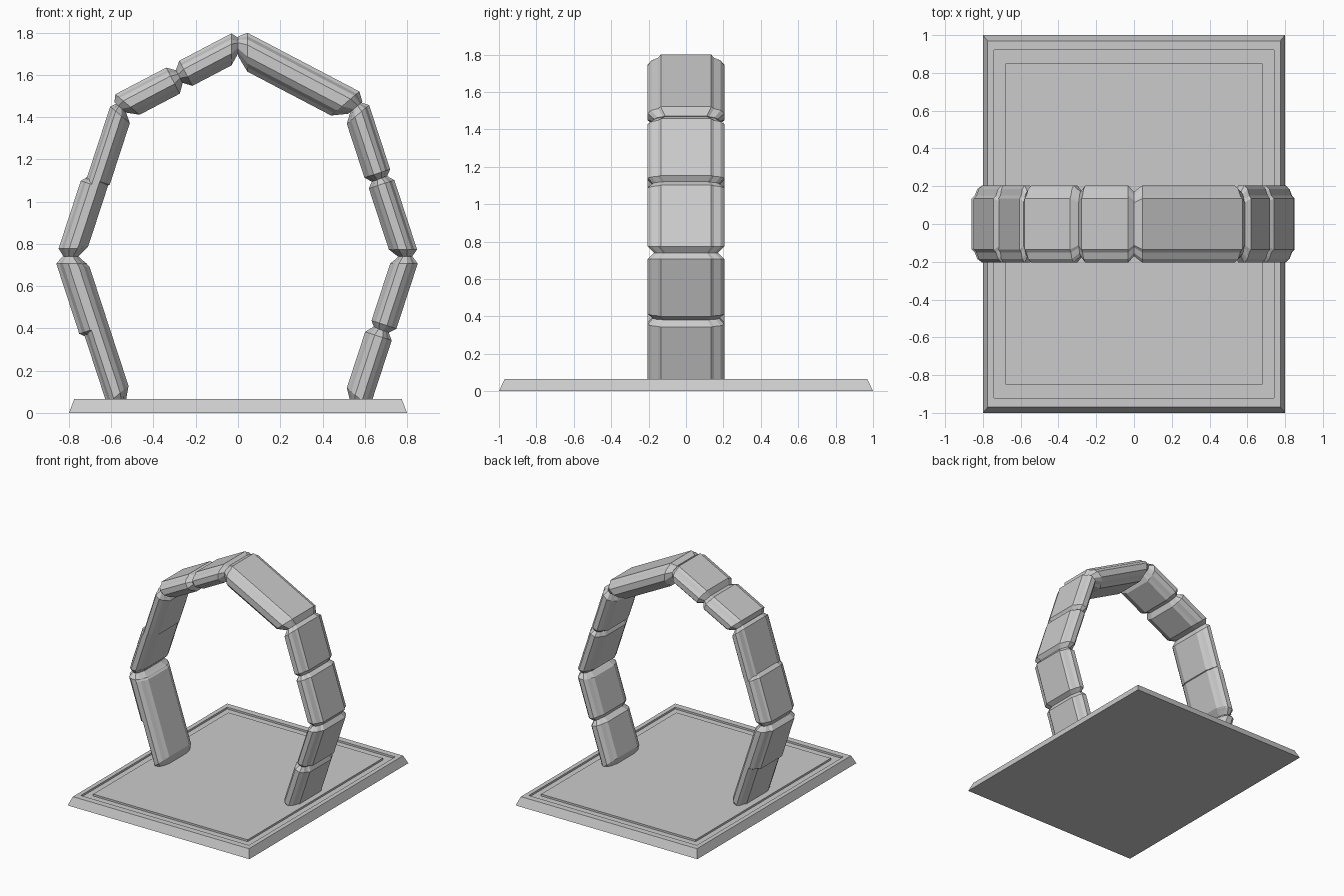
import bpy
import bmesh
import math
from mathutils import Vector

cube = bpy.data.objects.get("Cube")
if cube:
    bpy.data.objects.remove(cube)

stone = bpy.data.materials.new("light_grey_stone")
stone.use_nodes = True
stone.diffuse_color = (0.6, 0.6, 0.6, 1)
stone.node_tree.nodes["Principled BSDF"].inputs["Base Color"].default_value = (0.6, 0.6, 0.6, 1)


def loft(name, rings):
    """Skin a list of equal closed rings and cap both ends."""
    bm = bmesh.new()
    loops = [[bm.verts.new(p) for p in ring] for ring in rings]
    for a, b in zip(loops, loops[1:]):
        for i in range(len(a)):
            j = (i + 1) % len(a)
            bm.faces.new((a[i], a[j], b[j], b[i]))
    bm.faces.new(loops[0])
    bm.faces.new(loops[-1])
    bmesh.ops.recalc_face_normals(bm, faces=bm.faces)
    mesh = bpy.data.meshes.new(name)
    bm.to_mesh(mesh)
    bm.free()
    mesh.materials.append(stone)
    obj = bpy.data.objects.new(name, mesh)
    bpy.context.collection.objects.link(obj)


# Base slab: sloped rim, shallow groove, flat centre panel
TOP, GROOVE = 0.065, 0.05
slab = [(0.8, 1, 0), (0.775, 0.97, TOP), (0.74, 0.92, TOP),
        (0.74, 0.92, GROOVE), (0.68, 0.85, GROOVE), (0.68, 0.85, TOP)]
loft("base_slab", [[(-x, -y, z), (x, -y, z), (x, y, z), (-x, y, z)] for x, y, z in slab])

# Arch nodes: six points of a stretched octagon
CENTRE, RX, RZ = 0.74, 0.79, 1.0


def node(k):
    a = math.radians(45 * k)
    return Vector((RX * math.sin(a), 0, CENTRE + RZ * math.cos(a)))


# Chamfered half section as (radial share, half width)
HALF = [(1, 0.135), (0.8, 0.15), (0.62, 0.185), (0.3, 0.205),
        (-0.3, 0.205), (-0.62, 0.18), (-0.8, 0.15), (-1, 0.125)]
SECTION = HALF + [(r, -y) for r, y in reversed(HALF)]


def block(name, k, t0, t1, outer, inner, bevel=0.05, slim=0.5):
    """Stone on the side from node k to k+1, covering fractions t0 to t1."""
    a, b = node(k), node(k + 1)
    along = (b - a).normalized()
    length = (b - a).length
    out = Vector((-along.z, 0, along.x))
    centre = Vector((0, 0, CENTRE))
    if out.dot((a + b) / 2 - centre) < 0:
        out.negate()

    def mitre(n, prev, nxt):
        turn = (node(n) - node(prev)).angle(node(nxt) - node(n))
        return math.tan(turn / 2)

    m0 = mitre(k, k - 1, k + 1) if t0 == 0 else 0
    m1 = mitre(k + 1, k, k + 2) if t1 == 1 else 0

    def ring(t, shift, lean, thick, wide):
        pts = []
        for share, y in SECTION:
            r = share * (outer if share > 0 else inner)
            s = t * length + shift + r * lean
            p = a + along * s + out * (r * thick)
            pts.append((p.x, y * wide, p.z))
        return pts

    loft(name, [ring(t0, 0, -m0 * slim, slim, 0.83), ring(t0, bevel, -m0, 1, 1),
                ring(t1, -bevel, m1, 1, 1), ring(t1, 0, m1 * slim, slim, 0.83)])


# Crown: one long stone on the left, two short ones on the right
block("crown_left_stone", 0, 0, 1, 0.073, 0.09)
block("crown_right_upper_stone", -1, 0.5, 1, 0.064, 0.07, 0.035)
block("crown_right_lower_stone", -1, 0, 0.5, 0.064, 0.075, 0.035)

# Shoulders: split stones, the right one with a recessed upper panel
block("shoulder_left_upper_stone", 1, 0, 0.49, 0.062, 0.066, 0.035)
block("shoulder_left_lower_stone", 1, 0.47, 1, 0.065, 0.062, 0.035)
block("shoulder_right_core", -2, 0, 1, 0.045, 0.062)
block("shoulder_right_lower_stone", -2, 0, 0.53, 0.068, 0.055, 0.04)
block("shoulder_right_upper_lining", -2, 0.47, 1, 0.045, 0.068, 0.03)

# Legs: sunk slightly into the slab
block("leg_left_upper_stone", 2, 0, 0.5, 0.068, 0.056, 0.035)
block("leg_left_lower_stone", 2, 0.48, 1, 0.064, 0.068, 0.04)
block("leg_right_core", -3, 0, 1, 0.056, 0.068)
block("leg_right_upper_stone", -3, 0.47, 1, 0.077, 0.06, 0.035)
